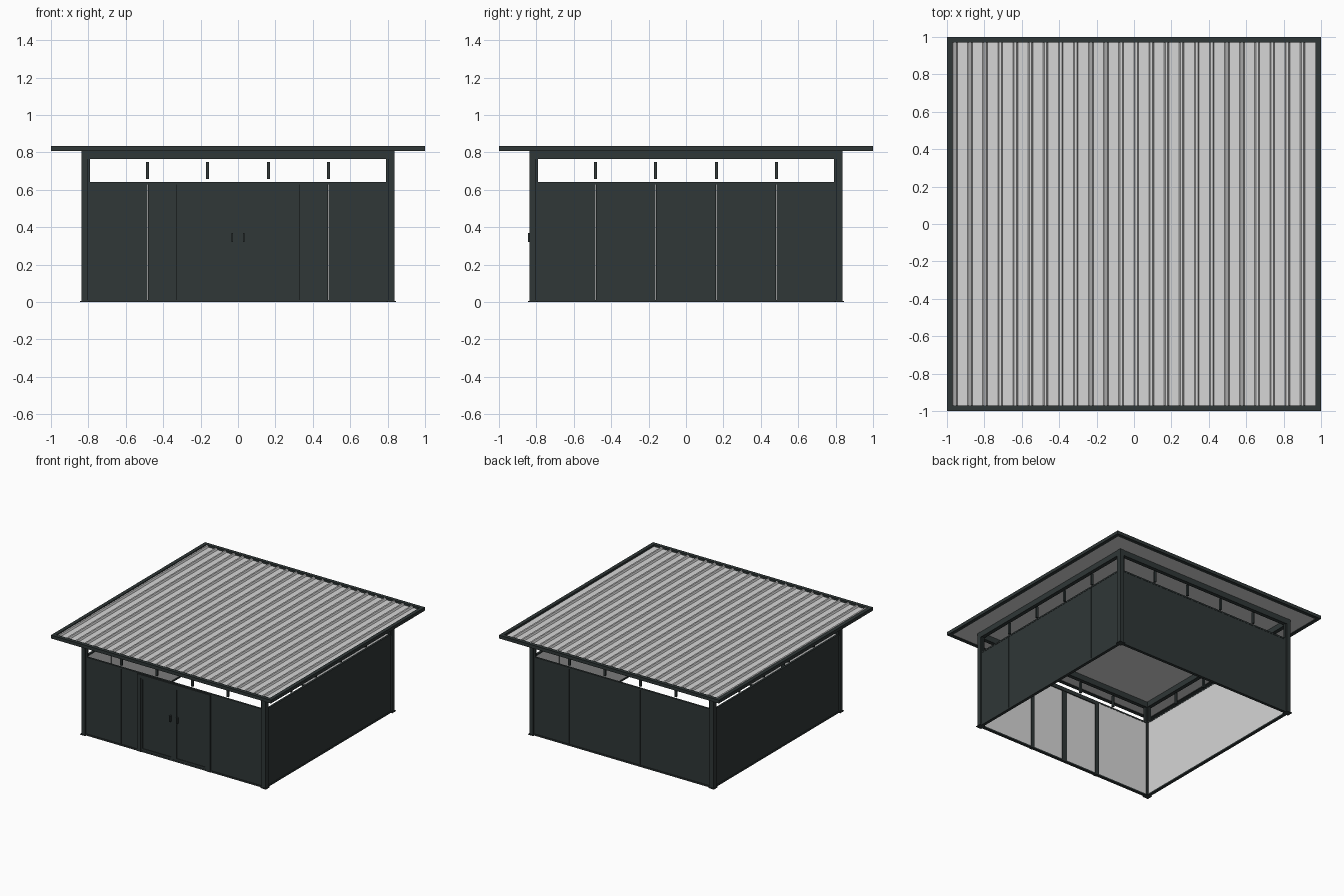
import bpy, bmesh, math
from mathutils import Matrix

if "Cube" in bpy.data.objects:
    bpy.data.objects.remove(bpy.data.objects["Cube"])


def material(name, rgb):
    m = bpy.data.materials.new(name)
    m.diffuse_color = (*rgb, 1)
    m.use_nodes = True
    m.node_tree.nodes["Principled BSDF"].inputs["Base Color"].default_value = m.diffuse_color
    return m


DARK = material("dark_slate", (0.029, 0.038, 0.038))
LIGHT = material("light_grey", (0.67, 0.67, 0.67))


def finish(name, bm, mats):
    bmesh.ops.recalc_face_normals(bm, faces=bm.faces)
    me = bpy.data.meshes.new(name)
    bm.to_mesh(me)
    bm.free()
    for m in mats:
        me.materials.append(m)
    ob = bpy.data.objects.new(name, me)
    bpy.context.collection.objects.link(ob)
    return ob


def box(name, x, y, z, turn=0, lined=False):
    """Box from (min, max) ranges, turned about z by quarter turns.
    A lined box is dark with a light face towards the inside (+y)."""
    bm = bmesh.new()
    bmesh.ops.create_cube(bm, size=1)
    for v in bm.verts:
        for i, r in enumerate((x, y, z)):
            v.co[i] = (r[0] + r[1]) / 2 + v.co[i] * (r[1] - r[0])
    bm.normal_update()
    if lined:
        for f in bm.faces:
            f.material_index = 1 if f.normal.y > 0.5 else 0
    bm.transform(Matrix.Rotation(turn * math.pi / 2, 4, 'Z'))
    return finish(name, bm, [DARK, LIGHT] if lined else [DARK])


# Four walls, each described as the front wall and turned into place
SIDES = ["front", "right", "back", "left"]
P = 0.82                      # wall plane
EDGES = [-0.802, -0.483, -0.162, 0.162, 0.483, 0.802]
for k, side in enumerate(SIDES):
    # corner post with base plate
    box(side + "_post", (P - 0.018, P + 0.018), (-P - 0.018, -P + 0.018), (0, 0.81), k)
    box(side + "_base_plate", (P - 0.025, P + 0.025), (-P - 0.025, -P + 0.025), (0, 0.005), k)
    # rails
    span = (-0.802, 0.802)
    box(side + "_top_beam", span, (-P - 0.016, -P + 0.016), (0.765, 0.81), k)
    box(side + "_mid_rail", span, (-P - 0.008, -P + 0.008), (0.63, 0.642), k)
    box(side + "_bottom_rail", span, (-P - 0.012, -P + 0.012), (0, 0.012), k)
    for s in (-1, 1):
        a, b = sorted((s * 0.79, s * 0.802))
        box(side + "_window_jamb", (a, b), (-P - 0.008, -P + 0.008), (0.642, 0.765), k)
    # short window mullions
    for x in EDGES[1:-1]:
        box(side + "_mullion", (x - 0.008, x + 0.008), (-P - 0.008, -P + 0.008), (0.657, 0.75), k)
    # wall panels, leaving the doorway open at the front
    pairs = list(zip(EDGES[:-1], EDGES[1:]))
    if side == "front":
        pairs = [(-0.802, -0.483), (-0.483, -0.325), (0.325, 0.483), (0.483, 0.802)]
    for a, b in pairs:
        box(side + "_panel", (a + 0.0005, b - 0.0005), (-P - 0.006, -P + 0.006), (0.01, 0.632), k, True)

# Double door: frame, centre stile, leaves and handles
for s in (-1, 1):
    a, b = sorted((s * 0.30, s * 0.332))
    box("door_jamb", (a, b), (-P - 0.016, -P + 0.014), (0, 0.635))
    a, b = sorted((s * 0.022, s * 0.30))
    box("door_leaf", (a, b), (-P - 0.005, -P + 0.005), (0.012, 0.61), 0, True)
    # slim raised border round each leaf
    box("leaf_bottom_border", (a, b), (-P - 0.010, -P), (0.012, 0.028))
    box("leaf_top_border", (a, b), (-P - 0.010, -P), (0.595, 0.61))
    c, d = sorted((s * 0.288, s * 0.30))
    box("leaf_side_border", (c, d), (-P - 0.010, -P), (0.012, 0.61))
    c, d = sorted((s * 0.026, s * 0.036))
    box("door_handle", (c, d), (-P - 0.025, -P - 0.004), (0.32, 0.37))
box("door_head", (-0.332, 0.332), (-P - 0.016, -P + 0.014), (0.607, 0.635))
box("door_centre_stile", (-0.022, 0.022), (-P - 0.010, -P + 0.010), (0.01, 0.61))

# Roof edge frame
for k, side in enumerate(SIDES):
    box(side + "_roof_edge", (-1, 0.97), (-1, -0.97), (0.808, 0.835), k)

# Ribbed roof sheet with a flat underside: one profile extruded along y
R = 0.972
top = [(-R, 0.819)]
for i in range(-12, 12):
    c = 0.012 + i * 0.0808
    top += [(c - 0.013, 0.819), (c - 0.006, 0.833), (c + 0.006, 0.833), (c + 0.013, 0.819)]
top += [(R, 0.819)]
profile = top + [(R, 0.812), (-R, 0.812)]
bm = bmesh.new()
face = bm.faces.new([bm.verts.new((x, -R, z)) for x, z in profile])
ext = bmesh.ops.extrude_face_region(bm, geom=[face])
for v in ext["geom"]:
    if isinstance(v, bmesh.types.BMVert):
        v.co.y = R
finish("roof_sheet", bm, [LIGHT])
